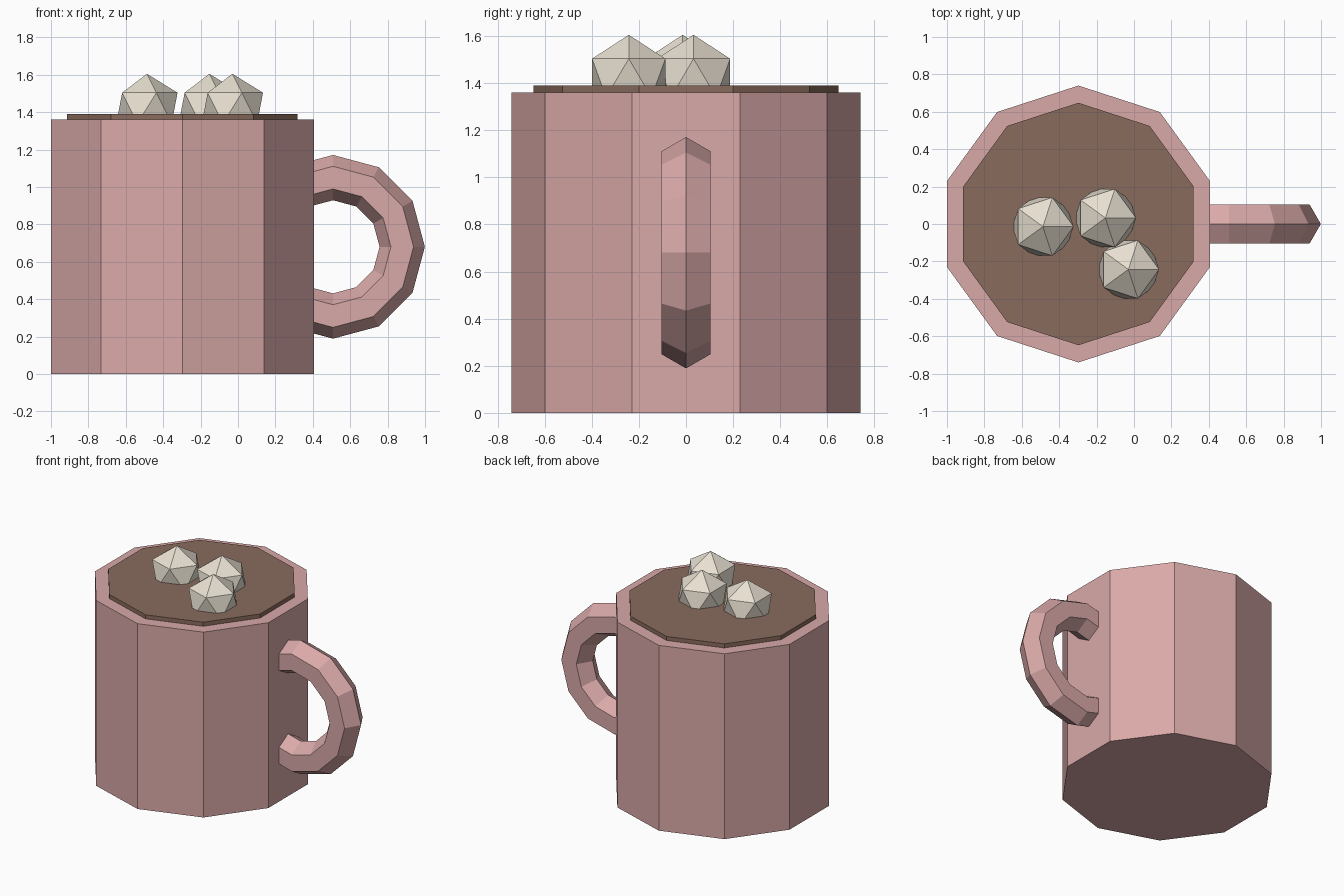
import bpy, math

if "Cube" in bpy.data.objects:
    bpy.data.objects.remove(bpy.data.objects["Cube"])


def material(name, rgb):
    m = bpy.data.materials.new(name)
    m.diffuse_color = (*rgb, 1)
    m.use_nodes = True
    m.node_tree.nodes["Principled BSDF"].inputs["Base Color"].default_value = m.diffuse_color
    return m


PINK = material("dusty pink", (0.694, 0.397, 0.393))
BROWN = material("cocoa brown", (0.25, 0.147, 0.107))
CREAM = material("marshmallow cream", (0.855, 0.791, 0.68))

CX = -0.297  # mug axis


def finish(name, mat):
    ob = bpy.context.object
    ob.name = name
    ob.data.materials.append(mat)
    bpy.ops.object.shade_flat()


def prism(name, radius, z0, z1, mat):
    # ten-sided prism with corners on the y axis
    bpy.ops.mesh.primitive_cylinder_add(vertices=10, radius=radius, depth=z1 - z0,
                                        location=(CX, 0, (z0 + z1) / 2))
    finish(name, mat)


# Mug body and the cocoa disc standing slightly proud of the rim
prism("mug_body", 0.74, 0, 1.36, PINK)
prism("cocoa_surface", 0.648, 1.30, 1.39, BROWN)

# Handle: upright ring with a six-sided section, sunk into the mug wall
bpy.ops.mesh.primitive_torus_add(major_segments=12, minor_segments=6,
                                 major_radius=0.37, minor_radius=0.121,
                                 location=(0.508, 0, 0.68),
                                 rotation=(math.pi / 2, 0, 0))
finish("handle", PINK)

# Marshmallows floating in the cocoa
for i, (x, y) in enumerate([(-0.487, -0.014), (-0.153, 0.032), (-0.03, -0.243)]):
    bpy.ops.mesh.primitive_ico_sphere_add(subdivisions=1, radius=0.183,
                                          location=(x, y, 1.422))
    finish(f"marshmallow_{i + 1}", CREAM)
